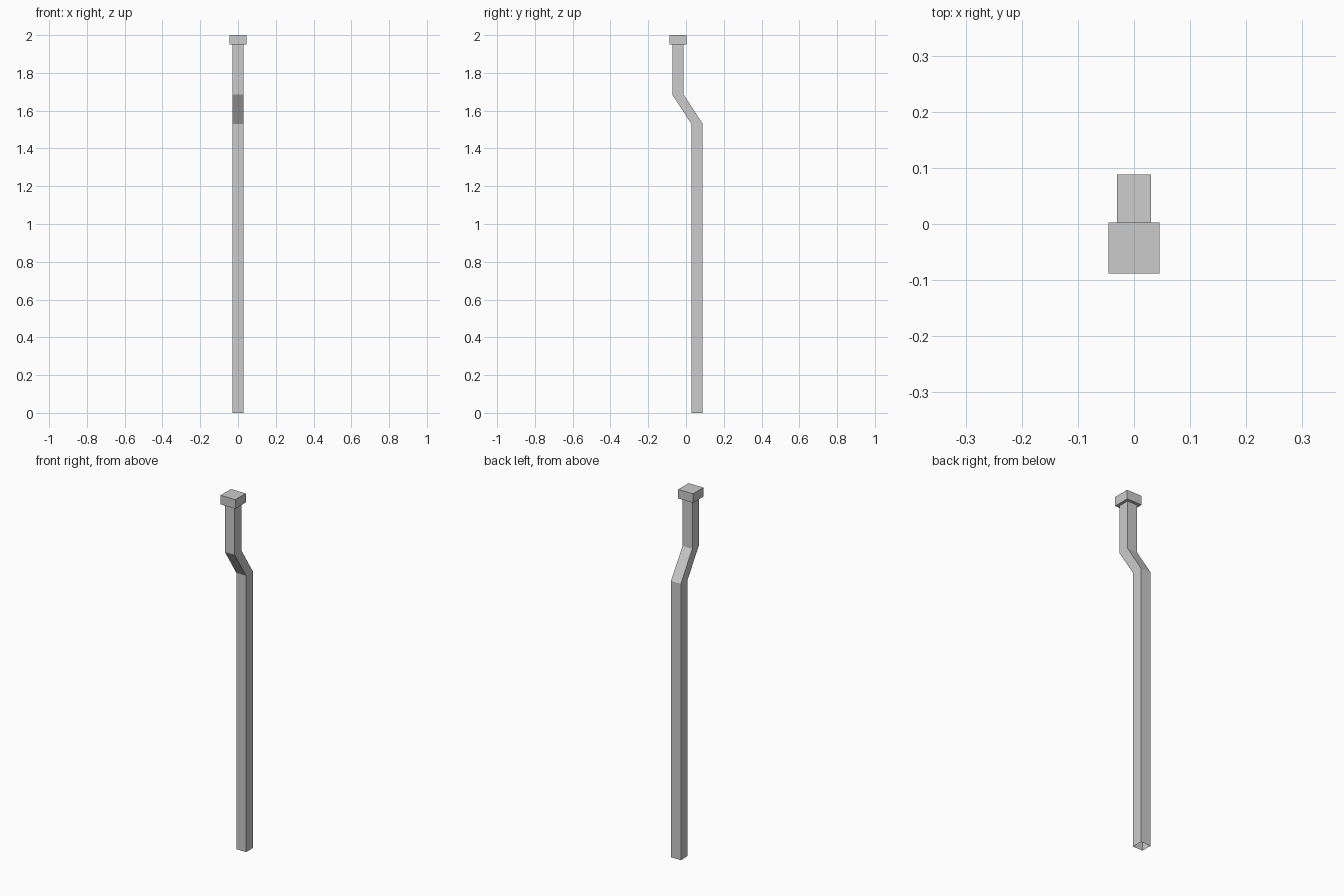
import bpy, bmesh

if "Cube" in bpy.data.objects:
    bpy.data.objects.remove(bpy.data.objects["Cube"])

LOW_Y, TOP_Y = 0.0585, -0.0425   # centre lines of the two straight runs


def sweep(name, stations, cap_top=False, cap_bottom=False):
    """Square section through horizontal stations (centre y, z, half width)."""
    bm = bmesh.new()
    rings = [[bm.verts.new((sx * h, y + sy * h, z))
              for sx, sy in ((-1, -1), (1, -1), (1, 1), (-1, 1))]
             for y, z, h in stations]
    for a, b in zip(rings, rings[1:]):
        for i in range(4):
            j = (i + 1) % 4
            bm.faces.new((a[i], a[j], b[j], b[i]))
    if cap_top:
        bm.faces.new(rings[-1])
    if cap_bottom:
        bm.faces.new(rings[0][::-1])
    mesh = bpy.data.meshes.new(name)
    bm.to_mesh(mesh)
    bm.free()
    obj = bpy.data.objects.new(name, mesh)
    bpy.context.collection.objects.link(obj)
    return obj


# square downpipe with an offset bend, open at the foot
sweep("downpipe", [(LOW_Y, 0, 0.03), (LOW_Y, 1.53, 0.03),
                   (TOP_Y, 1.685, 0.03), (TOP_Y, 1.95, 0.03)])

# wider collar at the top
sweep("top_collar", [(TOP_Y, 1.95, 0.0455), (TOP_Y, 2.0, 0.0455)],
      cap_top=True, cap_bottom=True)
